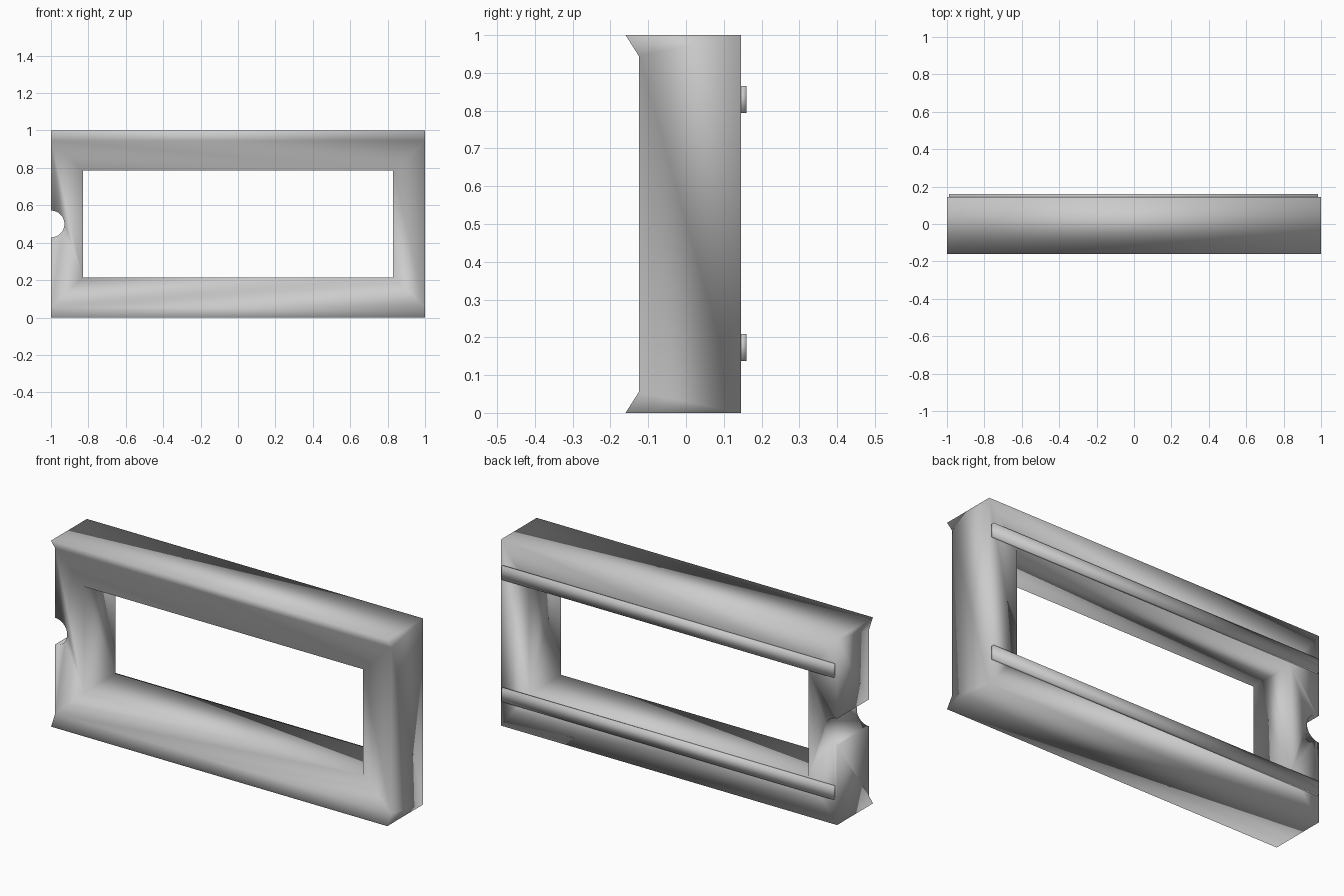
import bpy, bmesh
from math import radians

if "Cube" in bpy.data.objects:
    bpy.data.objects.remove(bpy.data.objects["Cube"])


def extrude_x(name, profile, x0, x1):
    """Prism along x from a (y, z) profile."""
    bm = bmesh.new()
    face = bm.faces.new([bm.verts.new((x0, y, z)) for y, z in profile])
    ext = bmesh.ops.extrude_face_region(bm, geom=[face])
    moved = [v for v in ext["geom"] if isinstance(v, bmesh.types.BMVert)]
    bmesh.ops.translate(bm, verts=moved, vec=(x1 - x0, 0, 0))
    bmesh.ops.recalc_face_normals(bm, faces=bm.faces)
    mesh = bpy.data.meshes.new(name)
    bm.to_mesh(mesh)
    bm.free()
    obj = bpy.data.objects.new(name, mesh)
    bpy.context.collection.objects.link(obj)
    return obj


def cut(obj, cutter):
    """Subtract the cutter and remove it."""
    mod = obj.modifiers.new("cut", "BOOLEAN")
    mod.operation = "DIFFERENCE"
    mod.solver = "EXACT"
    mod.object = cutter
    bpy.context.view_layer.objects.active = obj
    bpy.ops.object.modifier_apply(modifier=mod.name)
    bpy.data.objects.remove(cutter)


# Frame body with flared lips along the top and bottom front edges
FRONT, BACK, LIP = -0.125, 0.145, -0.16
frame = extrude_x("frame", [(LIP, 0), (BACK, 0), (BACK, 1), (LIP, 1),
                            (FRONT, 0.945), (FRONT, 0.055)], -1, 1)

# Window opening
cut(frame, extrude_x("window_cutter", [(-0.4, 0.215), (0.4, 0.215),
                                       (0.4, 0.785), (-0.4, 0.785)], -0.83, 0.83))

# Round notch in the left edge
bpy.ops.mesh.primitive_cylinder_add(vertices=32, radius=0.072, depth=1,
                                    location=(-1, 0, 0.5), rotation=(radians(90), 0, 0))
cut(frame, bpy.context.object)

# Thin rails along the back
rails = []
for name, z in (("lower_rail", 0.138), ("upper_rail", 0.794)):
    rails.append(extrude_x(name, [(BACK - 0.005, z), (0.16, z),
                                  (0.16, z + 0.071), (BACK - 0.005, z + 0.071)],
                           -0.988, 0.985))

# Soft shading throughout
for obj in [frame] + rails:
    obj.data.shade_smooth()
